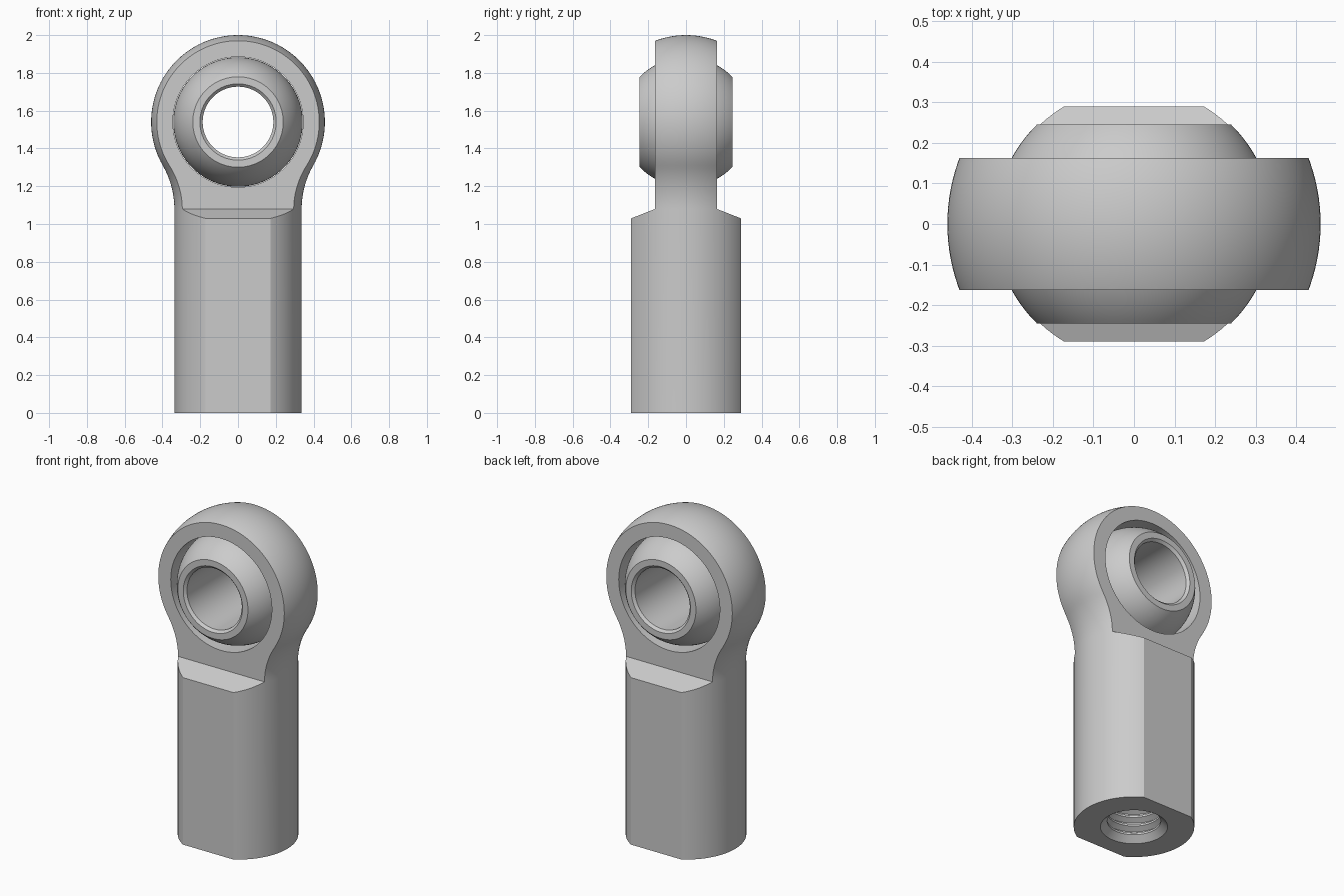
import bpy, bmesh, math
from math import sin, cos, pi, radians
from mathutils import Matrix

if "Cube" in bpy.data.objects:
    bpy.data.objects.remove(bpy.data.objects["Cube"])

CZ = 1.54          # height of the eye centre
HEAD_R = 0.46
SHANK_R = 0.337
HALF_HEAD = 0.163
HALF_FLAT = 0.29


def arc(cx, cz, r, a0, a1, n):
    return [(cx + r * cos(radians(a0 + (a1 - a0) * i / n)),
             cz + r * sin(radians(a0 + (a1 - a0) * i / n))) for i in range(n + 1)]


def finish(name, bm):
    bmesh.ops.remove_doubles(bm, verts=bm.verts, dist=1e-5)
    bmesh.ops.recalc_face_normals(bm, faces=bm.faces)
    me = bpy.data.meshes.new(name)
    bm.to_mesh(me)
    bm.free()
    ob = bpy.data.objects.new(name, me)
    bpy.context.collection.objects.link(ob)
    return ob


def lathe(name, profile, closed=False, along_y=False, seg=128):
    """Revolve (radius, height) points about z, or about y through the eye."""
    bm = bmesh.new()
    vs = [bm.verts.new((r, 0, h)) for r, h in profile]
    es = [bm.edges.new(p) for p in zip(vs, vs[1:])]
    if closed:
        es.append(bm.edges.new((vs[-1], vs[0])))
    bmesh.ops.spin(bm, geom=vs + es, cent=(0, 0, 0), axis=(0, 0, 1),
                   angle=2 * pi, steps=seg, use_merge=True)
    bmesh.ops.dissolve_degenerate(bm, edges=bm.edges, dist=1e-6)
    if along_y:
        bm.transform(Matrix.Translation((0, 0, CZ)) @ Matrix.Rotation(pi / 2, 4, 'X'))
    return finish(name, bm)


def prism(name, outline, half):
    """Extrude a (y, z) outline along x."""
    bm = bmesh.new()
    f = bm.faces.new([bm.verts.new((-half, y, z)) for y, z in outline])
    new = bmesh.ops.extrude_face_region(bm, geom=[f])['geom']
    bmesh.ops.translate(bm, vec=(2 * half, 0, 0),
                        verts=[v for v in new if isinstance(v, bmesh.types.BMVert)])
    return finish(name, bm)


def cut(ob, cutter, op='DIFFERENCE'):
    m = ob.modifiers.new("cut", 'BOOLEAN')
    m.operation, m.solver, m.object = op, 'EXACT', cutter
    cutter.hide_render = True
    bpy.context.view_layer.objects.active = ob
    bpy.ops.object.modifier_apply(modifier=m.name)
    bpy.data.objects.remove(cutter)


def smooth(ob):
    bpy.ops.object.select_all(action='DESELECT')
    ob.select_set(True)
    bpy.context.view_layer.objects.active = ob
    bpy.ops.object.shade_smooth_by_angle(angle=radians(25))


# Housing: round shank, concave neck and spherical head
neck = arc(SHANK_R + 0.46, 1.08, 0.46, 180, 150, 12)
head = arc(0, CZ, HEAD_R, -30, 90, 48)[1:-1]
housing = lathe("housing", [(0, 0), (SHANK_R, 0)] + neck + head + [(0, CZ + HEAD_R)])

# Flats on the shank, sloped shoulders and flat eye faces
side = [(HALF_FLAT, -0.1), (HALF_FLAT, 1.03), (HALF_HEAD, 1.08), (HALF_HEAD, 2.1)]
cut(housing, prism("flats", side + [(-y, z) for y, z in reversed(side)], 0.6), 'INTERSECT')

# Eye hole
cut(housing, lathe("eye_hole", [(0, -0.4), (0.345, -0.4), (0.345, 0.4), (0, 0.4)],
                   along_y=True))

# Threaded hole in the bottom, with a lead-in chamfer and drilled tip
pitch, minor, major = 0.056, 0.15, 0.182
thread = [(0, -0.05), (0.188, -0.05), (0.188, 0), (minor, 0.036)]
for i in range(15):
    z = 0.04 + i * pitch
    thread += [(minor, z + 0.008), (major, z + 0.027), (major, z + 0.033), (minor, z + 0.052)]
thread += [(minor, 0.92), (0, 1.0)]
cut(housing, lathe("thread", thread, seg=64))
smooth(housing)

# Ball with a chamfered bore
BALL_R, BALL_HALF, BORE = 0.3425, 0.245, 0.187
a = math.degrees(math.asin(BALL_HALF / BALL_R))
ball = lathe("ball", arc(0, 0, BALL_R, -a, a, 40)
             + [(BORE + 0.015, BALL_HALF), (BORE, BALL_HALF - 0.015),
                (BORE, -BALL_HALF + 0.015), (BORE + 0.015, -BALL_HALF)],
             closed=True, along_y=True)
smooth(ball)
